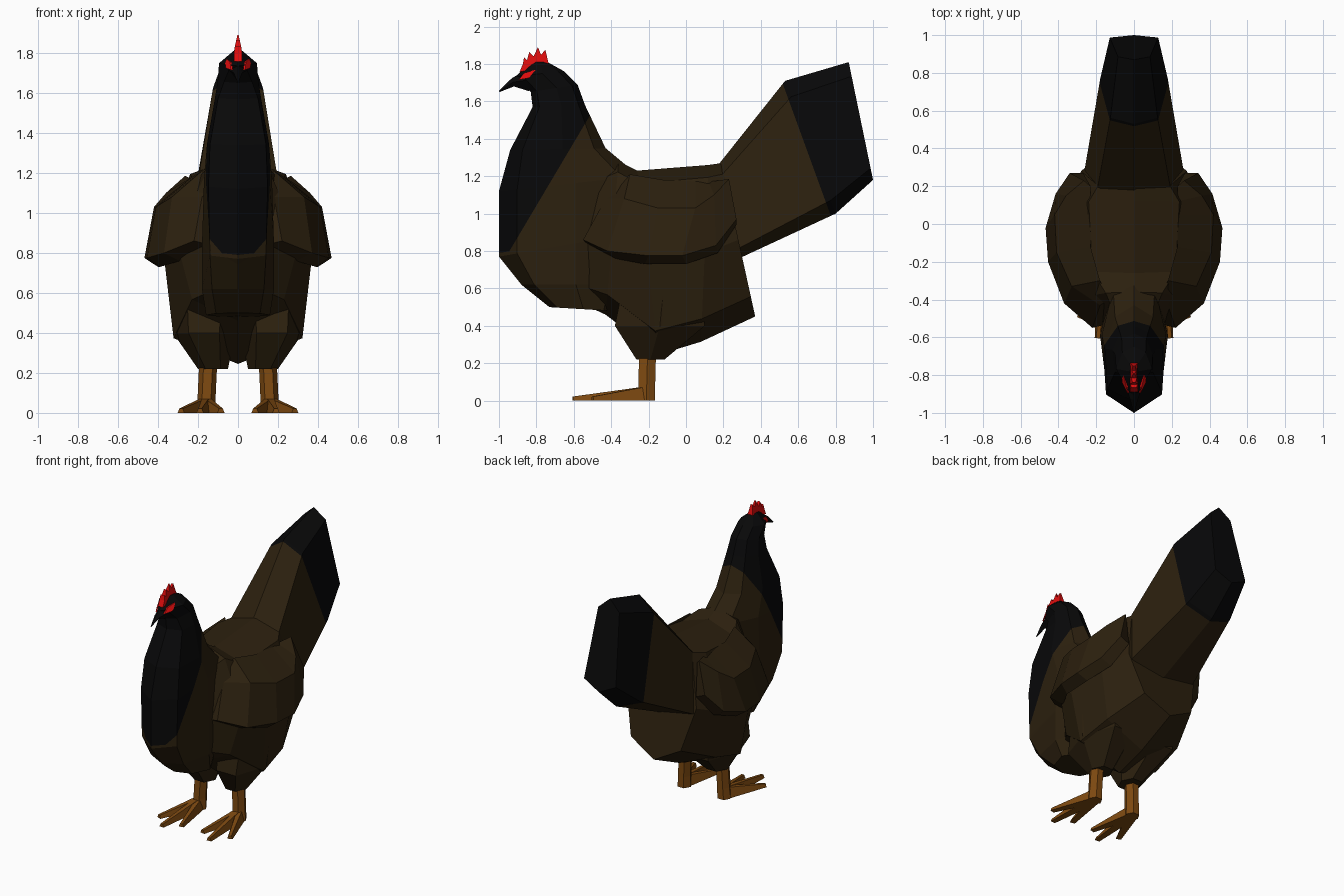
import bpy, bmesh, math
from mathutils import Vector


def material(name, rgb):
    m = bpy.data.materials.new(name)
    m.diffuse_color = (*rgb, 1)
    return m


BROWN = material("brown feathers", (0.025, 0.0145, 0.0045))
BLACK = material("black feathers", (0.0025, 0.0025, 0.0027))
RED = material("red comb", (0.75, 0.004, 0.004))
TAN = material("tan legs", (0.21, 0.068, 0.0055))


def loft(name, rings, mat, planes=(), mat2=None):
    """Skin closed rings; faces in front of every cutting plane take mat2."""
    bm = bmesh.new()
    vs = [[bm.verts.new(p) for p in r] for r in rings]
    n = len(vs[0])
    for a, b in zip(vs, vs[1:]):
        for i in range(n):
            j = (i + 1) % n
            bm.faces.new((a[i], a[j], b[j], b[i]))
    bm.faces.new(vs[0])
    bm.faces.new(vs[-1])
    for co, no in planes:
        bmesh.ops.bisect_plane(bm, geom=bm.verts[:] + bm.edges[:] + bm.faces[:],
                               plane_co=co, plane_no=no, dist=0.0005)
    if planes:
        for f in bm.faces:
            c = f.calc_center_median()
            f.material_index = int(all((c - Vector(co)).dot(Vector(no)) > 0
                                       for co, no in planes))
    bmesh.ops.recalc_face_normals(bm, faces=bm.faces[:])
    me = bpy.data.meshes.new(name)
    bm.to_mesh(me)
    bm.free()
    for m in (mat, mat2):
        if m:
            me.materials.append(m)
    ob = bpy.data.objects.new(name, me)
    bpy.context.collection.objects.link(ob)
    return ob


def ring(y0, z0, y1, z1, shape):
    """Symmetric ring between two centre points; shape = [(fraction, half width)]."""
    half = [(w, y0 + (y1 - y0) * t, z0 + (z1 - z0) * t) for t, w in shape]
    return ([(0, y0, z0)] + half + [(0, y1, z1)]
            + [(-x, y, z) for x, y, z in reversed(half)])


def both(name, rings, mat):
    """Left and right copies."""
    for side, s in (("right", 1), ("left", -1)):
        loft(f"{side}_{name}", [[(s * x, y, z) for x, y, z in r] for r in rings], mat)


# Breast, neck and head: front y z, back y z, front and side half widths
neck = [
    (-0.73, 0.50, -0.40, 0.48, 0.11, 0.16),
    (-0.88, 0.62, -0.35, 0.62, 0.13, 0.18),
    (-1.00, 0.77, -0.25, 0.90, 0.140, 0.18),
    (-1.00, 1.12, -0.25, 1.20, 0.148, 0.17),
    (-0.94, 1.34, -0.43, 1.35, 0.140, 0.155),
    (-0.82, 1.57, -0.54, 1.58, 0.100, 0.115),
    (-0.83, 1.65, -0.58, 1.69, 0.070, 0.100),
    (-0.91, 1.735, -0.65, 1.76, 0.035, 0.095),
    (-0.83, 1.81, -0.74, 1.81, 0.012, 0.022),
]
loft("neck_and_head",
     [ring(a, b, c, d, [(0.13, wa), (0.55, wb), (0.88, wb * 0.65)])
      for a, b, c, d, wa, wb in neck],
     BROWN, [((0, -0.57, 1.43), (0, -0.59, 0.35)), ((0, -1, 0.79), (0, -0.15, 1))], BLACK)

# Beak
loft("beak", [ring(-0.84, 1.775, -0.84, 1.655, [(0.5, 0.05)]),
              ring(-0.93, 1.725, -0.92, 1.68, [(0.5, 0.022)]),
              ring(-1.0, 1.658, -0.997, 1.65, [(0.5, 0.003)])], BLACK)

# Torso: top y z, bottom y z, upper / middle / lower half widths
torso = [
    (-0.48, 1.22, -0.56, 0.52, 0.10, 0.17, 0.13),
    (-0.36, 1.28, -0.43, 0.46, 0.15, 0.31, 0.23),
    (-0.26, 1.23, -0.15, 0.245, 0.22, 0.365, 0.322),
    (0.12, 1.26, 0.08, 0.315, 0.24, 0.36, 0.30),
    (0.19, 1.27, 0.37, 0.45, 0.19, 0.28, 0.20),
]
loft("torso", [ring(a, b, c, d, [(0.07, u), (0.5, m), (0.87, l)])
               for a, b, c, d, u, m, l in torso], BROWN)

# Tail
tail = [
    (0.14, 1.22, 0.25, 0.745, 0.20, 0.27),
    (0.53, 1.71, 0.80, 1.00, 0.125, 0.178),
    (0.87, 1.81, 1.00, 1.18, 0.085, 0.128),
]
loft("tail", [ring(a, b, c, d, [(0.12, u), (0.9, l)]) for a, b, c, d, u, l in tail],
     BROWN, [((0, 0.53, 1.66), (0, 0.66, 0.24))], BLACK)

# Wings: inner top, shoulder, outer bottom, inner bottom
wing = [
    [(0.13, -0.40, 1.12), (0.18, -0.43, 1.08), (0.22, -0.55, 0.86), (0.14, -0.53, 0.84)],
    [(0.18, -0.30, 1.21), (0.33, -0.33, 1.08), (0.37, -0.42, 0.80), (0.29, -0.38, 0.76)],
    [(0.23, -0.12, 1.18), (0.41, -0.15, 1.03), (0.455, -0.20, 0.775), (0.39, -0.22, 0.73)],
    [(0.23, 0.05, 1.18), (0.42, 0.05, 1.03), (0.468, -0.02, 0.775), (0.40, 0.00, 0.73)],
    [(0.23, 0.12, 1.17), (0.36, 0.15, 1.10), (0.415, 0.16, 0.83), (0.34, 0.17, 0.79)],
    [(0.23, 0.20, 1.15), (0.265, 0.23, 1.185), (0.34, 0.27, 0.97), (0.27, 0.27, 0.94)],
]
both("wing", wing, BROWN)


# Thighs: hexagonal rings, x y z and radii
def hexagon(x, y, z, rx, ry):
    return [(x + rx * math.cos(math.tau * i / 6),
             y + ry * math.sin(math.tau * i / 6) / math.sin(math.tau / 6), z)
            for i in range(6)]


both("thigh", [hexagon(0.17, -0.12, 0.60, 0.17, 0.22),
               hexagon(0.17, -0.14, 0.40, 0.155, 0.24),
               hexagon(0.125, -0.19, 0.22, 0.075, 0.075)], BROWN)

# Shanks
both("leg", [hexagon(0.148, -0.205, 0.27, 0.045, 0.045),
             hexagon(0.157, -0.210, 0.08, 0.045, 0.045),
             hexagon(0.160, -0.212, 0.00, 0.050, 0.045)], TAN)


# Toes: tapering bars fanned out from the ankle
def bar_end(x, y, w, h, across):
    ax, ay = across[0] * w, across[1] * w
    return [(x - ax, y - ay, 0), (x + ax, y + ay, 0),
            (x + ax * 0.5, y + ay * 0.5, h), (x - ax * 0.5, y - ay * 0.5, h)]


for label, tx, ty in (("inner", 0.085, -0.53), ("middle", 0.19, -0.605), ("outer", 0.285, -0.50)):
    d = Vector((tx - 0.16, ty + 0.20)).normalized()
    across = (-d.y, d.x)
    both(label + "_toe", [bar_end(0.16, -0.20, 0.036, 0.078, across),
                          bar_end(tx, ty, 0.018, 0.022, across)], TAN)

# Comb: a thin spiky profile with narrow edges
comb = [(-0.89, 1.757), (-0.872, 1.80), (-0.866, 1.835), (-0.85, 1.82), (-0.838, 1.865),
        (-0.815, 1.84), (-0.792, 1.89), (-0.775, 1.85), (-0.752, 1.875), (-0.735, 1.805),
        (-0.83, 1.77)]
loft("comb", [[(s * (0.003 + min(0.017, max(0, 1.89 - z) * 0.22)), y, z) for y, z in comb]
              for s in (-1, 1)], RED)

# Red face patches lying on the cheeks
patch = [(-0.80, 1.77), (-0.865, 1.752), (-0.895, 1.715), (-0.84, 1.725), (-0.82, 1.75)]
both("face_patch",
     [[(0.048 + 0.50 * (y + 0.87) - max(0, z - 1.74) * 0.9 - k, y, z) for y, z in patch]
      for k in (0, 0.0095)], RED)
